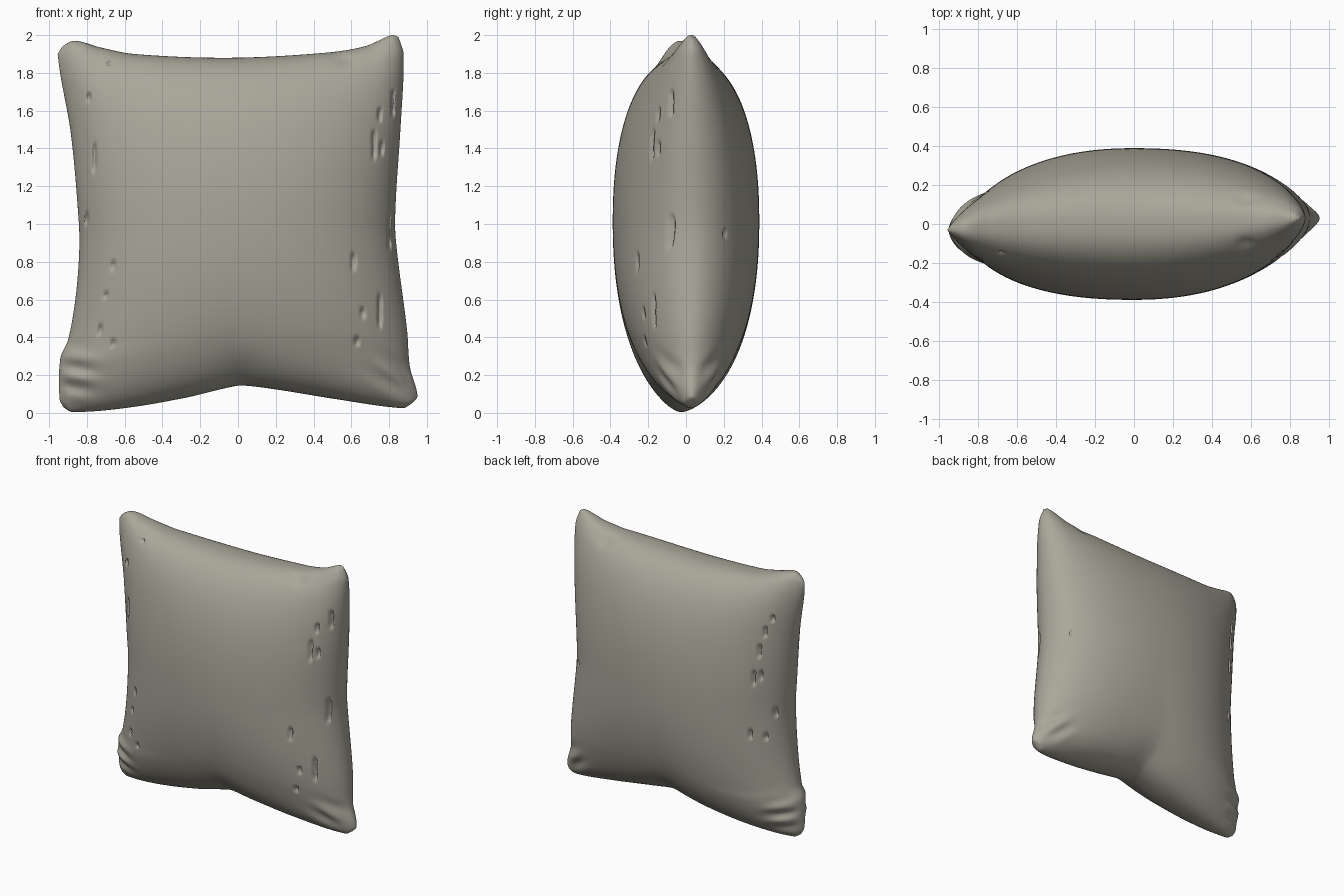
import bpy, bmesh, math

cube = bpy.data.objects.get("Cube")
if cube:
    bpy.data.objects.remove(cube)

STEPS = 180

# Seam outline: (position along the edge from -1 to 1, coordinate)
LEFT = [(-1, -.925), (-.95, -.945), (-.72, -.94), (-.62, -.9), (-.38, -.86), (-.1, -.84),
        (.08, -.845), (.55, -.885), (.88, -.94), (1, -.955)]
RIGHT = [(-1, .92), (-.96, .95), (-.8, .91), (-.6, .895), (-.1, .835), (.1, .835),
         (.5, .86), (.9, .877), (1, .85)]
TOP = [(-1, 1.9), (-.97, 1.94), (-.9, 1.97), (-.75, 1.935), (-.55, 1.9), (0, 1.88),
       (.55, 1.905), (.8, 1.94), (.96, 2.0), (1, 1.99)]
BOTTOM = [(-1, .03), (-.95, .005), (-.65, .025), (-.3, .08), (-.05, .135), (.03, .145),
          (.25, .12), (.55, .075), (.95, .025), (1, .05)]

# Small worn slits: x, z, length, for the front and the back sheet
SLITS = {
    -1: [(-.68, 1.85, .02), (-.79, 1.67, .04), (-.76, 1.35, .14), (-.8, 1.03, .06), (-.66, .78, .04),
         (-.7, .62, .03), (-.73, .44, .05), (-.66, .37, .03), (.82, 1.64, .12), (.75, 1.58, .06),
         (.72, 1.42, .14), (.76, 1.4, .06), (.8, .96, .16), (.61, .8, .08), (.75, .54, .16),
         (.63, .38, .04), (.66, .53, .05)],
    1: [(-.76, 1.56, .07), (-.8, 1.66, .04), (-.73, 1.42, .09), (-.7, 1.22, .1), (-.74, 1.24, .06),
        (-.8, .95, .06), (-.68, .8, .06), (-.76, .78, .04), (.74, .95, .03)],
}


def curve(points, t):
    """Smooth interpolation through points of increasing position."""
    n = len(points) - 1
    i = next((k for k in range(n) if t <= points[k + 1][0]), n - 1)

    def slope(k):
        a, b = points[max(k - 1, 0)], points[min(k + 1, n)]
        return (b[1] - a[1]) / (b[0] - a[0])

    (t0, p), (t1, q) = points[i], points[i + 1]
    d = t1 - t0
    s = (t - t0) / d
    return (p * (1 + 2 * s) * (1 - s) ** 2 + slope(i) * d * s * (1 - s) ** 2
            + q * s * s * (3 - 2 * s) + slope(i + 1) * d * s * s * (s - 1))


def mix(a, b, f):
    return a + (b - a) * f


def folds(x, z, side):
    """Soft creases gathered at the two bottom corners and the upper right one."""
    def spot(cx, cz, rx, rz):
        return math.exp(-((x - cx) / rx) ** 2 - ((z - cz) / rz) ** 2)
    low_left = spot(-.86, .2, .1, .12) * math.sin(55 * z + 9 * x + side)
    low_right = spot(.82, .2, .1, .1) * math.sin(40 * z + 30 * x)
    crease = spot(.03, .2, .12, .1)
    dimple = spot(.57, 1.87, .05, .03)
    return .014 * low_left + .012 * low_right - .012 * crease - .015 * dimple


def slit_depth(x, z, side):
    depth = 0
    for cx, cz, length in SLITS[side]:
        dx, dz = abs(x - cx) / .009, abs(z - cz) / (length / 2)
        if dx < 3 and dz < 2:
            depth = max(depth, math.exp(-dx ** 4 - dz ** 6))
    return .03 * depth


def cushion_point(u, v, side):
    x = mix(curve(LEFT, v), curve(RIGHT, v), (u + 1) / 2)
    z = mix(curve(BOTTOM, u), curve(TOP, u), (v + 1) / 2)
    seam = .03 * u * abs(u)
    puff_u = max(0, 1 - abs(u) ** 2.2) ** .5
    puff_v = max(0, 1 - abs(v) ** 2.2) ** .42
    puff = .388 * puff_u * puff_v
    inner = min(1, puff / .08)
    bulge = puff + inner * (folds(x, z, side) - slit_depth(x, z, side))
    return x, seam + side * bulge, z


# Cushion: two puffed sheets joined along the seam
bm = bmesh.new()
params = [math.sin(math.pi * (i / STEPS - .5)) for i in range(STEPS + 1)]
for side in (-1, 1):
    grid = [[bm.verts.new(cushion_point(u, v, side)) for u in params] for v in params]
    for low, high in zip(grid, grid[1:]):
        for i in range(STEPS):
            corners = [low[i], low[i + 1], high[i + 1], high[i]]
            bm.faces.new(corners if side < 0 else corners[::-1])
seam_verts = [v for v in bm.verts if v.is_boundary]
bmesh.ops.remove_doubles(bm, verts=seam_verts, dist=.00005)
mesh = bpy.data.meshes.new("cushion")
bm.to_mesh(mesh)
bm.free()
cushion = bpy.data.objects.new("cushion", mesh)
bpy.context.collection.objects.link(cushion)

# Fabric
fabric = bpy.data.materials.new("warm grey fabric")
fabric.use_nodes = True
colour = (.4, .385, .32, 1)
fabric.diffuse_color = colour
fabric.node_tree.nodes["Principled BSDF"].inputs["Base Color"].default_value = colour
mesh.materials.append(fabric)

bpy.context.view_layer.objects.active = cushion
cushion.select_set(True)
bpy.ops.object.shade_smooth()
